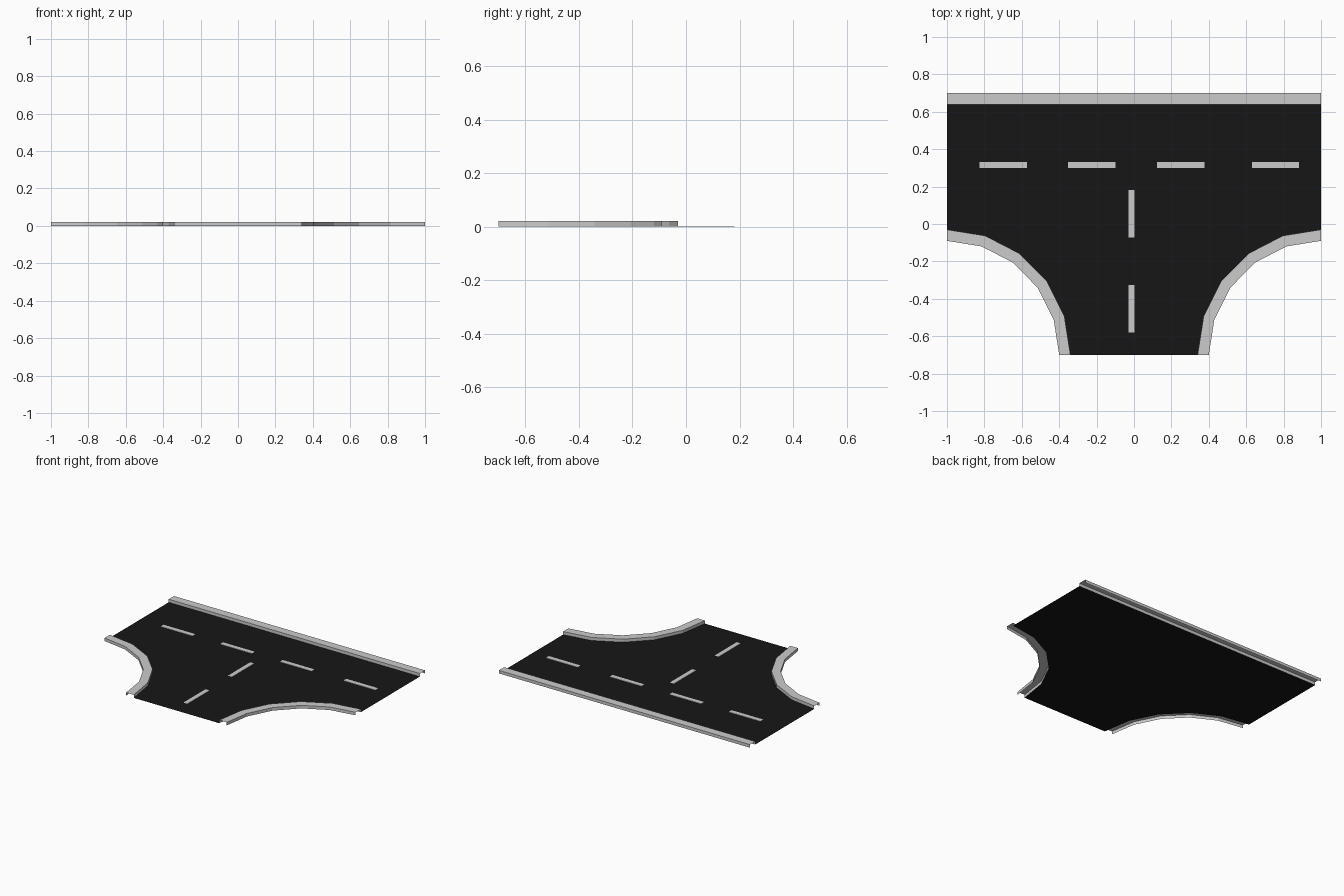
import bpy
from math import sin, cos, pi

if "Cube" in bpy.data.objects:
    bpy.data.objects.remove(bpy.data.objects["Cube"])


def make_mesh(name, verts, faces, color=None):
    me = bpy.data.meshes.new(name)
    me.from_pydata(verts, [], faces)
    ob = bpy.data.objects.new(name, me)
    bpy.context.collection.objects.link(ob)
    if color:
        mat = bpy.data.materials.new(name + "_colour")
        mat.diffuse_color = color
        mat.use_nodes = True
        mat.node_tree.nodes["Principled BSDF"].inputs["Base Color"].default_value = mat.diffuse_color
        me.materials.append(mat)
    return ob


def channel(name, left, right, height):
    """Open-ended, open-bottomed strip between two rails: two walls and a top."""
    verts, faces = [], []
    for (lx, ly), (rx, ry) in zip(left, right):
        verts += [(lx, ly, 0), (lx, ly, height), (rx, ry, height), (rx, ry, 0)]
    for i in range(len(left) - 1):
        a, b = 4 * i, 4 * i + 4
        faces += [(a + k, a + k + 1, b + k + 1, b + k) for k in range(3)]
    return make_mesh(name, verts, faces)


def arc(rx, ry, steps=5):
    """Quarter turn about the front left corner, from the side to the front."""
    angles = [i * pi / 2 / steps for i in range(steps + 1)]
    return [(-1 + rx * sin(a), -0.7 + ry * cos(a)) for a in angles]


KERB = 0.022
inner, outer = arc(0.66, 0.67), arc(0.60, 0.61)

# Road surface: flat half sheet, strips from the curve up to the back kerb
verts = [(x, y, 0) for x, y in inner]
verts += [(x, 0.64, 0) for x, y in inner]
verts += [(0, -0.7, 0), (0, 0.64, 0)]
n = len(inner)
faces = [(i, i + 1, n + i + 1, n + i) for i in range(n - 1)]
faces.append((n - 1, 2 * n, 2 * n + 1, 2 * n - 1))
road = make_mesh("road_surface", verts, faces, (0.008, 0.008, 0.008, 1))

# Kerbs: curved corners and straight back edge
corner = channel("corner_kerbs", inner, outer, KERB)
channel("back_kerb", [(-1, 0.7), (1, 0.7)], [(-1, 0.64), (1, 0.64)], KERB)

for ob in (road, corner):
    ob.modifiers.new("mirror", 'MIRROR').use_axis[0] = True

# Painted lane dashes
for x in (-0.825, -0.352, 0.123, 0.63):
    channel("through_lane_dash", [(x, 0.332), (x + 0.253, 0.332)],
            [(x, 0.299), (x + 0.253, 0.299)], 0.003)
for y in (-0.58, -0.072):
    channel("side_lane_dash", [(-0.03, y), (-0.03, y + 0.253)],
            [(0.002, y), (0.002, y + 0.253)], 0.003)
